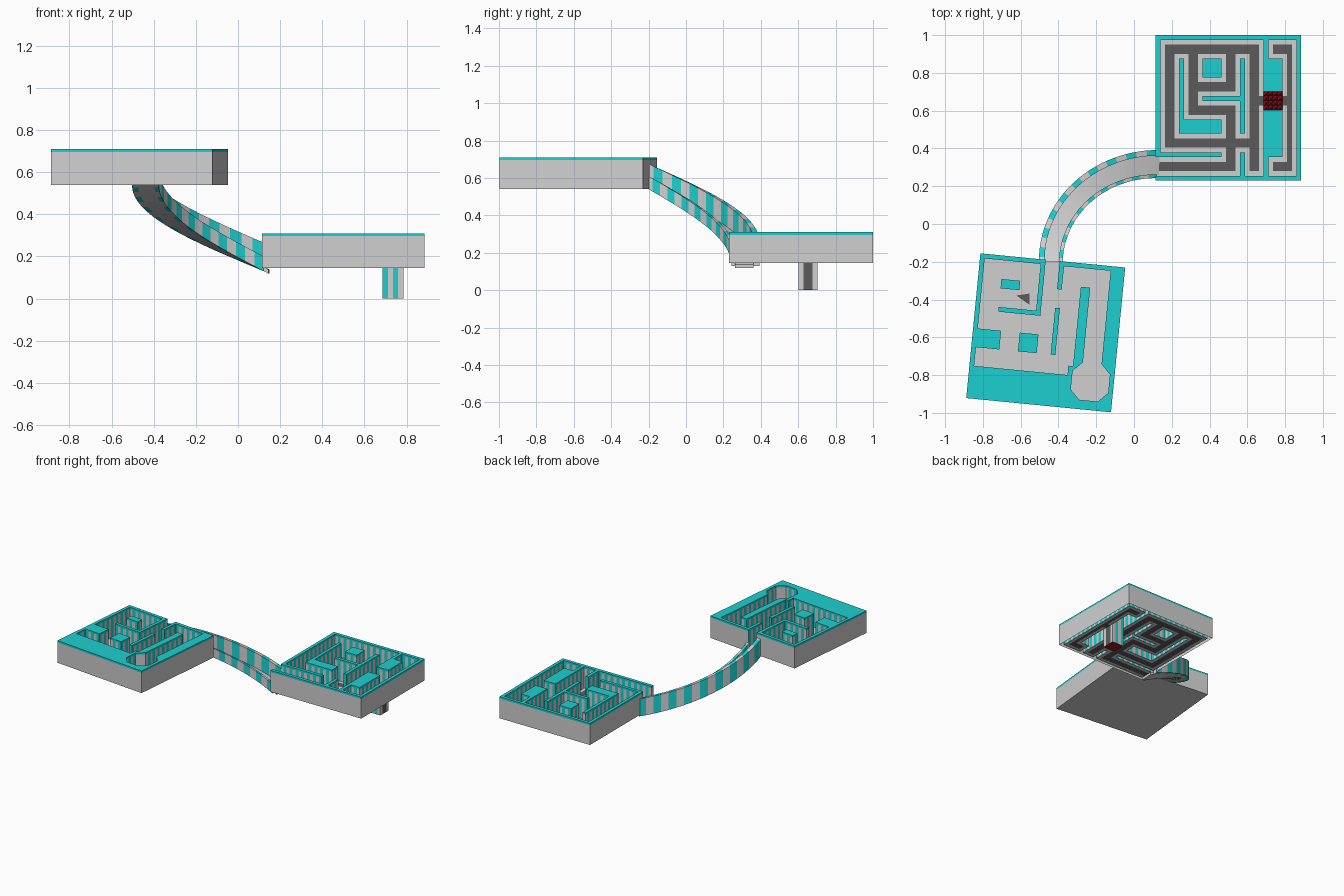
import bpy, bmesh
from math import sin, cos, pi, radians
from mathutils import Vector

cube = bpy.data.objects.get("Cube")
if cube:
    bpy.data.objects.remove(cube, do_unlink=True)


def material(name, rgb):
    m = bpy.data.materials.new(name)
    m.use_nodes = True
    m.diffuse_color = (*rgb, 1)
    m.node_tree.nodes["Principled BSDF"].inputs["Base Color"].default_value = (*rgb, 1)
    return m


MATS = [material("pale_grey", (0.63, 0.63, 0.63)),
        material("teal", (0.012, 0.63, 0.63)),
        material("dark_red", (0.35, 0.008, 0.015)),
        material("dark_grey", (0.105, 0.105, 0.105))]
GREY, TEAL, RED, DARK = range(4)
N = 31               # maze cells per side
S = 0.77 / N         # cell size


def build(name, faces, loc=(0, 0, 0), turn=0):
    """Object from (points, colour) faces, welded and with flat areas merged."""
    bm = bmesh.new()
    for pts, col in faces:
        f = bm.faces.new([bm.verts.new(p) for p in pts])
        f.material_index = col
    bmesh.ops.remove_doubles(bm, verts=bm.verts, dist=1e-5)
    bmesh.ops.dissolve_limit(bm, angle_limit=0.01, verts=bm.verts, edges=bm.edges,
                             delimit={'MATERIAL', 'NORMAL'})
    me = bpy.data.meshes.new(name)
    bm.to_mesh(me)
    bm.free()
    for m in MATS:
        me.materials.append(m)
    ob = bpy.data.objects.new(name, me)
    ob.location = loc
    ob.rotation_euler.z = turn
    bpy.context.collection.objects.link(ob)
    return ob


def inside(u, v, box):
    return box[0] < u < box[2] and box[1] < v < box[3]


def at(p, z):
    """Maze cell coordinates (column, row from the back) to local space."""
    return ((p[0] - N / 2) * S, (N / 2 - p[1]) * S, z)


def maze(name, kind, loc, turn, base, floor, top):
    parts = {k: [] for k in ("wall", "floor", "path", "pit", "sides")}
    tris = []
    for i in range(N):
        for j in range(N):
            c = [(i, j), (i, j + 1), (i + 1, j + 1), (i + 1, j)]
            mid = (i + .5, j + .5)
            for k in range(4):
                t = (c[k], c[(k + 1) % 4], mid)
                tris.append((t, kind(sum(p[0] for p in t) / 3, sum(p[1] for p in t) / 3)))
    owner = {(t[k], t[(k + 1) % 3]): kd for t, kd in tris for k in range(3)}
    for t, kd in tris:
        if kd != "wall":
            parts[kd].append(([at(p, floor) for p in t], DARK if kd == "path" else GREY))
            continue
        parts["wall"].append(([at(p, top) for p in t], TEAL))
        for k in range(3):
            a, b = t[k], t[(k + 1) % 3]
            other = owner.get((b, a), "outside")
            if other == "wall":
                continue
            stripe = (int((a[0] + b[0]) / 2) + int((a[1] + b[1]) / 2)) % 2
            col = GREY if other == "outside" else stripe
            low, lip = (base if other == "outside" else floor), top - 0.014
            for z0, z1, cc in ((low, lip, col), (lip, top, TEAL)):
                parts["sides"].append(([at(a, z0), at(b, z0), at(b, z1), at(a, z1)], cc))
    for k, label in (("wall", "wall_tops"), ("floor", "floor"), ("path", "path"), ("sides", "walls")):
        if parts[k]:
            build(name + "_" + label, parts[k], loc, turn)


# Lower maze: corridors as centre lines (x0, y0, x1, y1, half width)
LANES = [(3, 3, 21, 3, 2), (3, 3, 3, 23, 2), (3, 23, 21, 23, 2), (21, 3, 21, 28, 2),
         (0, 28, 16, 28, 2), (16, 16, 16, 28, 2), (8, 16, 16, 16, 2), (8, 3, 8, 16, 2),
         (8, 11, 16, 11, 2), (16, 3, 16, 11, 2), (21, 14, 28, 14, 2),
         (26, 3, 28, 3, 2), (26, 28, 28, 28, 2), (28.5, 3, 28.5, 28, 1.5)]
PIT = (23, 12, 27, 16)


def lower_kind(u, v):
    if inside(u, v, PIT):
        return "pit"
    for shrink, kd in ((1, "path"), (0, "floor")):
        for x0, y0, x1, y1, h in LANES:
            h -= shrink
            if inside(u, v, (x0 - h, y0 - h, x1 + h, y1 + h)):
                return kd
    return "wall"


A_LOC = (0.5, 0.615, 0)
maze("lower_maze", lower_kind, A_LOC, 0, 0.145, 0.145, 0.31)

# Upper maze: one open floor with wall blocks and an eight-sided room
BLOCKS = [(13, 0, 14, 12), (5, 11, 14, 12), (17, 0, 18, 6), (5, 5, 9, 7), (0, 16, 6, 20),
          (10, 16, 14, 20), (17, 10, 18, 20), (22, 5, 24, 24), (21, 22, 24, 24)]


def upper_kind(u, v):
    du, dv = abs(u - 26), abs(v - 25)
    if max(du, dv) < 4 and du + dv < 6:
        return "floor"
    if any(inside(u, v, b) for b in BLOCKS):
        return "wall"
    rooms = ((1, 1, 28, 24), (14, 0, 17, 2))
    if any(inside(u, v, r) for r in rooms) and not (u > 22 and v > 22 and not 24 < u < 28):
        return "floor"
    return "wall"


B_LOC, B_TURN = (-0.4675, -0.576, 0), radians(-5.6)
maze("upper_maze", upper_kind, B_LOC, B_TURN, 0.54, 0.544, 0.71)
corners = [(0, 0), (N, 0), (N, N), (0, N)]
build("upper_maze_base", [([at(p, 0.54) for p in corners], GREY)], B_LOC, B_TURN)
build("floor_patch", [([at(p, 0.549) for p in ((8.5, 8.2), (11.5, 9.9), (11.3, 7.5))], DARK)],
      B_LOC, B_TURN)

# Pit shaft under the lower maze: striped front and back, dark band on the ends
shaft = []
u0, v0, u1, v1 = PIT
for k in range(4):
    stripe = (k + 1) % 2
    band = DARK if k in (1, 2) else GREY
    for a, b, col in (((u0 + k, v1), (u0 + k + 1, v1), stripe),
                      ((u0 + k + 1, v0), (u0 + k, v0), stripe),
                      ((u1, v0 + k + 1), (u1, v0 + k), band),
                      ((u0, v0 + k), (u0, v0 + k + 1), band)):
        shaft.append(([at(a, 0), at(b, 0), at(b, 0.145), at(a, 0.145)], col))
build("pit_shaft", shaft, A_LOC)

# Red spikes on the pit floor
spikes = [([at(p, 0.002) for p in ((u0, v0), (u0, v1), (u1, v1), (u1, v0))], RED)]
for x in range(u0, u1):
    for y in range(v0, v1):
        ring = [(x, y), (x, y + 1), (x + 1, y + 1), (x + 1, y)]
        tip = at((x + .5, y + .5), 0.03)
        for k in range(4):
            spikes.append(([at(ring[k], 0.004), at(ring[(k + 1) % 4], 0.004), tip], RED))
build("pit_spikes", spikes, A_LOC)


# Curved ramp between the mazes
STEPS = 36


def ramp_section(step, near, far, low, high):
    """Four corners of a strip; each offset is (side, extra distance)."""
    f = step / STEPS
    t = -0.05 + f * (pi / 2 + 0.05)
    p = Vector((0.12 - 0.555 * sin(t), -0.2 + 0.512 * cos(t), 0.118 + 0.422 * f))
    out = Vector((-0.512 * sin(t), 0.555 * cos(t), 0)).normalized()
    half = 0.05 - 0.012 * f
    up = Vector((0, 0, 1))
    a, b = (out * (side * half + extra) for side, extra in (near, far))
    return [p + a + up * low, p + b + up * low, p + b + up * high, p + a + up * high]


def ramp_strip(name, near, far, low, high, striped):
    faces = []
    first = 1 if striped else 0
    rows = [ramp_section(s, near, far, low, high) for s in range(first, STEPS + 1)]
    for s, (r, q) in enumerate(zip(rows, rows[1:])):
        col = (s // 2 + 1) % 2 if striped else GREY
        for k in range(4):
            n = (k + 1) % 4
            faces.append(([r[k], r[n], q[n], q[k]], col))
    faces += [(rows[0][::-1], GREY), (rows[-1], GREY)]
    ob = build(name, faces)
    bm = bmesh.new()
    bm.from_mesh(ob.data)
    bmesh.ops.recalc_face_normals(bm, faces=bm.faces)
    bm.to_mesh(ob.data)
    bm.free()


ramp_strip("ramp_floor", (-1, 0), (1, 0), 0.0, 0.02, False)
ramp_strip("ramp_outer_wall", (1, 0), (1, 0.03), 0.0, 0.135, True)
ramp_strip("ramp_inner_wall", (-1, -0.02), (-1, 0), 0.0, 0.07, True)
